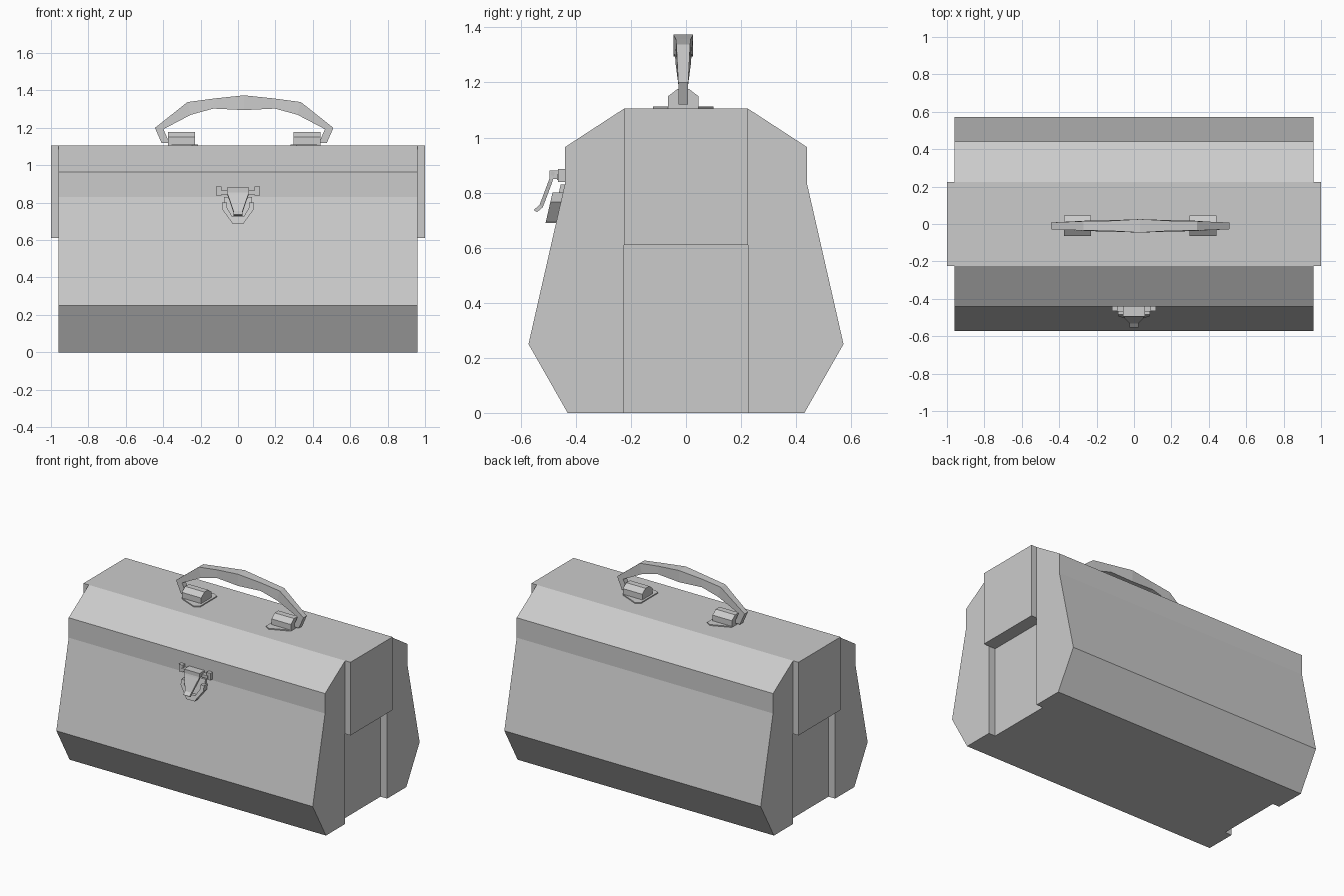
import bpy, bmesh

if "Cube" in bpy.data.objects:
    bpy.data.objects.remove(bpy.data.objects["Cube"])


def finish(bm, name):
    bmesh.ops.recalc_face_normals(bm, faces=bm.faces)
    me = bpy.data.meshes.new(name)
    bm.to_mesh(me)
    bm.free()
    ob = bpy.data.objects.new(name, me)
    bpy.context.collection.objects.link(ob)
    return ob


def loft(name, rings):
    """Skin closed rings of points and cap both ends."""
    bm = bmesh.new()
    vs = [[bm.verts.new(p) for p in r] for r in rings]
    n = len(vs[0])
    for a, b in zip(vs, vs[1:]):
        for i in range(n):
            j = (i + 1) % n
            bm.faces.new((a[i], a[j], b[j], b[i]))
    bm.faces.new(vs[0])
    bm.faces.new(vs[-1])
    return finish(bm, name)


def along_x(name, pts, x0, x1):
    return loft(name, [[(x, y, z) for y, z in pts] for x in (x0, x1)])


def box(name, x0, x1, y0, y1, z0, z1):
    return along_x(name, [(y0, z0), (y1, z0), (y1, z1), (y0, z1)], x0, x1)


def slab(name, pts, y_at, thick):
    """Outline in x,z laid on a sloping plane y_at(z), thickened toward the front."""
    return loft(name, [[(x, y_at(z) - t, z) for x, z in pts] for t in (0, thick)])


def mirrored(half):
    return half + [(-a, b) for a, b in reversed(half)]


# Ten-sided box body
body = along_x("body", mirrored([(0.43, 0), (0.572, 0.25), (0.44, 0.83),
                                 (0.44, 0.965), (0.225, 1.105)]), -0.96, 0.96)

# Recessed lower channel and raised upper panel on each end
for side, s in (("left", -1), ("right", 1)):
    cut = box("channel_cutter", s * 0.91, s * 1.1, -0.225, 0.225, -0.1, 0.62)
    cut.hide_render = True
    mod = body.modifiers.new("channel", "BOOLEAN")
    mod.operation = "DIFFERENCE"
    mod.solver = "EXACT"
    mod.object = cut
    bpy.context.view_layer.objects.active = body
    bpy.ops.object.modifier_apply(modifier=mod.name)
    bpy.data.objects.remove(cut)
    box(side + "_end_panel", s * 0.91, s * 1.0, -0.225, 0.225, 0.61, 1.105)

# Handle mounts: tapered base plate and ridged block
CX, CY = 0.033, -0.01
for side, s in (("left", -1), ("right", 1)):
    plate = mirrored([(0.055, 0.408), (0.11, 0.28), (0.09, 0.248)])
    loft(side + "_mount_plate",
         [[(CX + s * d, CY + w, z) for w, d in plate] for z in (1.10, 1.112)])
    ridge = mirrored([(0.055, 1.108), (0.055, 1.15), (0.02, 1.177)])
    along_x(side + "_mount_block", [(CY + w, z) for w, z in ridge],
            CX + s * 0.263, CX + s * 0.408)

# Carrying handle: outer point, inner point, half widths, from end to crown
half = [((0.442, 1.12), (0.400, 1.12), 0.018, 0.018),
        ((0.477, 1.20), (0.432, 1.193), 0.018, 0.018),
        ((0.303, 1.338), (0.285, 1.27), 0.025, 0.028),
        ((0.16, 1.357), (0.165, 1.303), 0.027, 0.030),
        ((0.0, 1.374), (0.0, 1.295), 0.036, 0.036)]
stations = [(-1, h) for h in half] + [(1, h) for h in reversed(half[:-1])]
loft("handle", [[(CX + s * o[0], CY - wo, o[1]), (CX + s * o[0], CY + wo, o[1]),
                 (CX + s * i[0], CY + wi, i[1]), (CX + s * i[0], CY - wi, i[1])]
                for s, (o, i, wo, wi) in stations])


def wall(z):
    return -0.435 - max(0, 0.83 - z) * 0.228


# Latch hinge bar with hooked ears
box("latch_bar", -0.10, 0.10, -0.468, -0.435, 0.845, 0.865)
for side, s in (("left", -1), ("right", 1)):
    box(side + "_latch_ear", s * 0.088, s * 0.118, -0.465, -0.435, 0.838, 0.886)

# Catch plate on the sloping wall, with a raised rim
slab("latch_plate", mirrored([(0.035, 0.70), (0.075, 0.765), (0.075, 0.83)]), wall, 0.02)
for side, s in (("left", -1), ("right", 1)):
    rim = [(0.03, 0.69), (0.085, 0.765), (0.085, 0.80), (0.06, 0.80),
           (0.06, 0.775), (0.03, 0.725)]
    slab(side + "_catch_rim", [(s * x, z) for x, z in rim], wall, 0.043)
slab("catch_lip", mirrored([(0.032, 0.69), (0.032, 0.725)]), wall, 0.043)

# Tapered lever, its hinge block and kicked-out thumb tab
box("lever_hinge", -0.058, 0.058, -0.495, -0.435, 0.85, 0.88)
sections = [(-0.488, 0.88, 0.06), (-0.498, 0.845, 0.055),
            (-0.532, 0.755, 0.024), (-0.553, 0.737, 0.024)]
loft("latch_lever", [[(-w, y, z), (w, y, z), (w, y + 0.012, z - 0.008),
                      (-w, y + 0.012, z - 0.008)] for y, z, w in sections])
